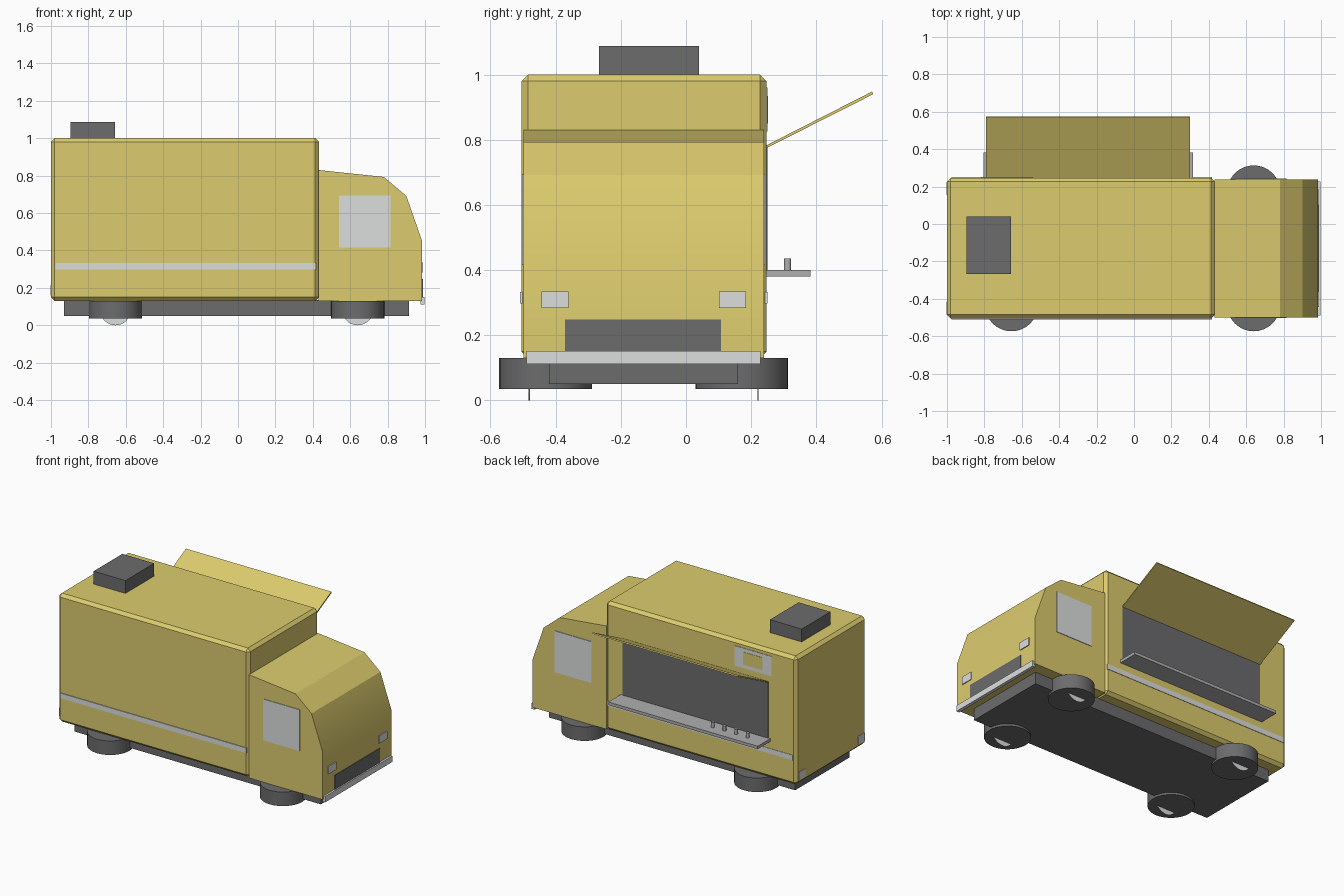
import bpy, bmesh
from math import radians
from mathutils import Matrix, Vector

if "Cube" in bpy.data.objects:
    bpy.data.objects.remove(bpy.data.objects["Cube"])

MID_Y = -0.13  # centre plane of the truck


def material(name, r, g, b):
    m = bpy.data.materials.new(name)
    m.use_nodes = True
    m.diffuse_color = (r, g, b, 1)
    m.node_tree.nodes["Principled BSDF"].inputs["Base Color"].default_value = (r, g, b, 1)
    return m


YELLOW = material("yellow_paint", 0.72, 0.6, 0.155)
LIGHT = material("light_grey", 0.72, 0.73, 0.73)
MID = material("counter_grey", 0.43, 0.43, 0.44)
DARK = material("dark_grey", 0.15, 0.15, 0.155)


def finish(name, bm, mat, smooth=False):
    bmesh.ops.recalc_face_normals(bm, faces=bm.faces)
    me = bpy.data.meshes.new(name)
    bm.to_mesh(me)
    bm.free()
    me.materials.append(mat)
    ob = bpy.data.objects.new(name, me)
    bpy.context.collection.objects.link(ob)
    if smooth:
        bpy.ops.object.select_all(action='DESELECT')
        ob.select_set(True)
        bpy.context.view_layer.objects.active = ob
        bpy.ops.object.shade_smooth_by_angle(angle=radians(30.5))
    return ob


def box(name, xs, ys, zs, mat, bevel=0):
    """Box from its x, y and z extents."""
    bm = bmesh.new()
    bmesh.ops.create_cube(bm, size=1)
    for v in bm.verts:
        v.co = Vector([(a + b) / 2 + c * (b - a) for (a, b), c in zip((xs, ys, zs), v.co)])
    if bevel:
        bmesh.ops.bevel(bm, geom=bm.edges[:], offset=bevel, segments=1, affect='EDGES')
    return finish(name, bm, mat)


def cylinder(name, centre, radius, depth, mat, axis='Z', sides=32):
    bm = bmesh.new()
    turn = Matrix.Rotation(radians(90), 4, 'X') if axis == 'Y' else Matrix()
    bmesh.ops.create_cone(bm, cap_ends=True, segments=sides, radius1=radius, radius2=radius,
                          depth=depth, matrix=Matrix.Translation(centre) @ turn)
    return finish(name, bm, mat, True)


def extrude(name, profile, axis, start, end, mat, smooth=False):
    """Extrude a 2D profile along x (profile in y, z) or y (profile in x, z)."""
    bm = bmesh.new()
    place = (lambda a, b: (start, a, b)) if axis == 'X' else (lambda a, b: (a, start, b))
    face = bm.faces.new([bm.verts.new(place(a, b)) for a, b in profile])
    new = bmesh.ops.extrude_face_region(bm, geom=[face])["geom"]
    step = Vector((end - start, 0, 0)) if axis == 'X' else Vector((0, end - start, 0))
    bmesh.ops.translate(bm, vec=step, verts=[g for g in new if isinstance(g, bmesh.types.BMVert)])
    return finish(name, bm, mat, smooth)


def mirrored(lo, hi, side):
    """Extents across y, measured outward from the centre plane."""
    return tuple(sorted((MID_Y + side * lo, MID_Y + side * hi)))


# Main shell, chassis and roof vent
box("kitchen_body", (-1, 0.433), (-0.505, 0.247), (0.13, 1), YELLOW, 0.02)
box("chassis", (-0.93, 0.915), (-0.42, 0.16), (0.05, 0.135), DARK)
box("roof_vent", (-0.895, -0.657), (-0.267, 0.04), (0.99, 1.087), DARK)

# Cab with a rounded nose
cab_side = [(0.43, 0.13), (0.43, 0.83), (0.78, 0.793), (0.9, 0.692), (0.984, 0.452), (0.984, 0.13)]
extrude("cab", cab_side, 'Y', -0.499, 0.239, YELLOW, True)

# Front end
box("front_bumper", (0.975, 0.997), (-0.489, 0.228), (0.112, 0.152), LIGHT)
box("grille", (0.98, 0.988), (-0.372, 0.108), (0.152, 0.248), DARK)

# Parts repeated on both sides
for label, side in (("front", -1), ("back", 1)):
    box(label + "_cab_window", (0.54, 0.815), mirrored(0.365, 0.373, side), (0.415, 0.695), LIGHT)
    box(label + "_stripe", (-0.975, 0.418), mirrored(0.372, 0.38, side), (0.298, 0.333), LIGHT)
    box(label + "_headlight", (0.98, 0.99), mirrored(0.231, 0.314, side), (0.283, 0.335), LIGHT)
    box(label + "_tail_light", (-1.003, -0.995), mirrored(0.285, 0.355, side), (0.16, 0.215), LIGHT)
    for end, x in (("rear", -0.655), ("nose", 0.64)):
        y = MID_Y + side * 0.301
        cylinder(f"{label}_{end}_wheel", (x, y, 0.0825), 0.1425, 0.095, DARK)
        cylinder(f"{label}_{end}_hub", (x, y + side * 0.05, 0.0825), 0.0825, 0.004, LIGHT, 'Y')

# Serving hatch, counter and raised awning
box("serving_hatch", (-0.79, 0.3), (0.243, 0.25), (0.4, 0.78), DARK)
box("counter", (-0.805, 0.315), (0.24, 0.382), (0.38, 0.4), MID)
extrude("awning", [(0.247, 0.783), (0.25, 0.776), (0.575, 0.94), (0.571, 0.948)],
        'X', -0.79, 0.3, YELLOW)

# Condiment bottles on the counter
for i in range(4):
    cylinder(f"bottle_{i + 1}", (-0.42 - i * 0.087, 0.312, 0.417), 0.011, 0.036, MID, sides=12)

# Blank menu board with painted centre
box("menu_board", (-0.815, -0.54), (0.243, 0.25), (0.825, 0.96), LIGHT)
box("menu_panel", (-0.75, -0.605), (0.245, 0.252), (0.85, 0.935), YELLOW)
